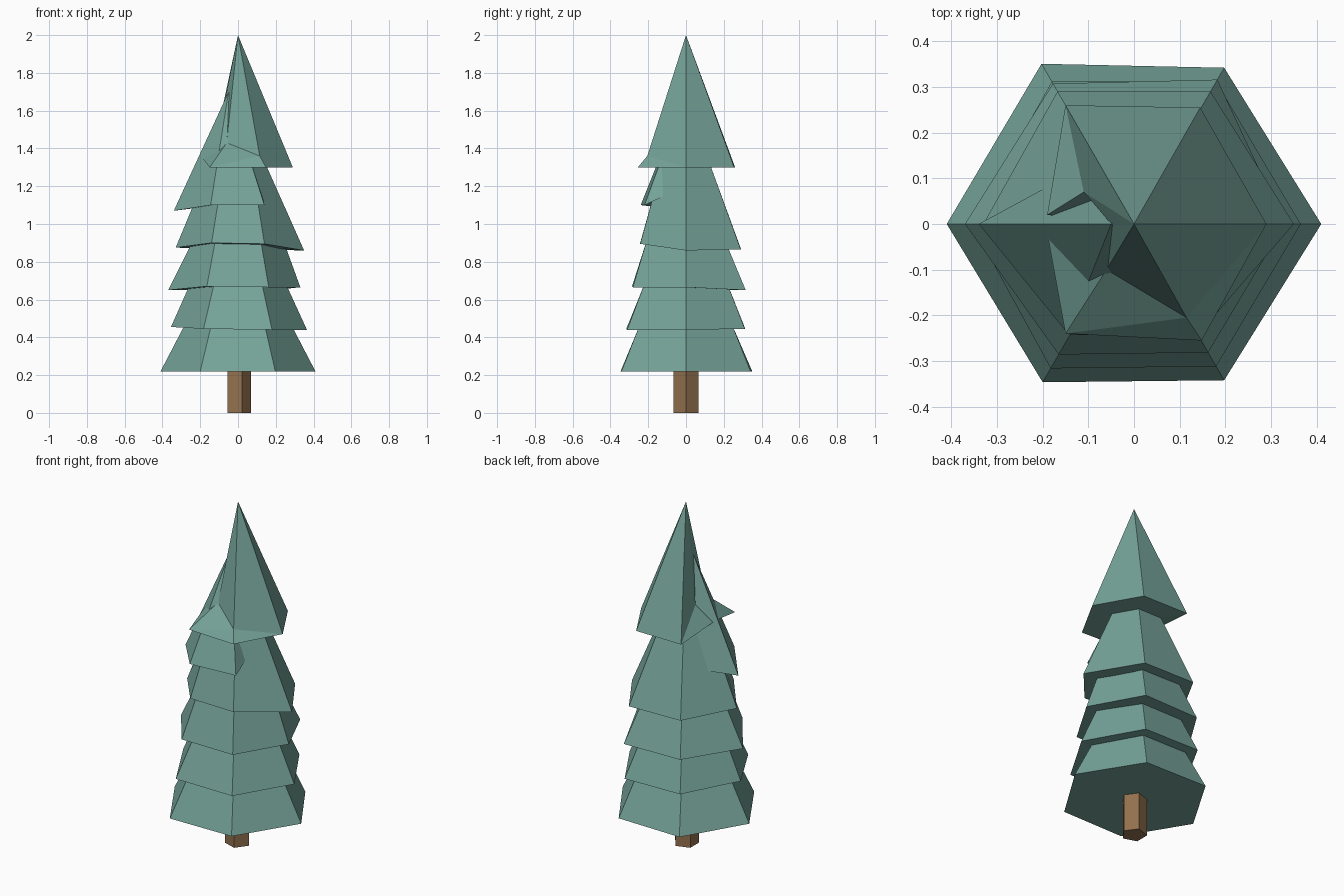
import bpy
import bmesh
from math import cos, sin, radians

old = bpy.data.objects.get("Cube")
if old:
    bpy.data.objects.remove(old, do_unlink=True)


def make_material(name, color):
    mat = bpy.data.materials.new(name)
    mat.use_nodes = True
    mat.diffuse_color = color
    mat.node_tree.nodes["Principled BSDF"].inputs["Base Color"].default_value = color
    return mat


green = make_material("pine green", (0.18, 0.37, 0.32, 1))
brown = make_material("bark brown", (0.29, 0.165, 0.078, 1))


def make_object(name, verts, faces, mat):
    mesh = bpy.data.meshes.new(name)
    mesh.from_pydata(verts, [], faces)
    mesh.materials.append(mat)
    bm = bmesh.new()
    bm.from_mesh(mesh)
    bmesh.ops.recalc_face_normals(bm, faces=bm.faces)
    bm.to_mesh(mesh)
    bm.free()
    obj = bpy.data.objects.new(name, mesh)
    bpy.context.collection.objects.link(obj)
    return obj


def ring(radii, heights):
    # Corners run counter-clockwise, starting on +x
    step = radians(360 / len(radii))
    return [(r * cos(i * step), r * sin(i * step), z)
            for i, (r, z) in enumerate(zip(radii, heights))]


def loft(name, low, high, mat):
    n = len(low)
    sides = [(i, (i + 1) % n, n + (i + 1) % n, n + i) for i in range(n)]
    caps = [tuple(reversed(range(n))), tuple(range(n, 2 * n))]
    return make_object(name, low + high, sides + caps, mat)


# Five-sided trunk
loft("trunk", ring([0.07] * 5, [0] * 5), ring([0.07] * 5, [0.3] * 5), brown)

# Four stacked skirts of branches: rim radii, rim heights, top radius, top height
tiers = [
    ([0.41, 0.395, 0.405, 0.41, 0.4, 0.395], [0.22] * 6, 0.285, 0.46),
    ([0.365, 0.36, 0.36, 0.355, 0.365, 0.36],
     [0.44, 0.445, 0.45, 0.455, 0.445, 0.44], 0.255, 0.68),
    ([0.33, 0.365, 0.355, 0.37, 0.33, 0.325],
     [0.665, 0.65, 0.65, 0.65, 0.67, 0.665], 0.245, 0.9),
    ([0.35, 0.335, 0.335, 0.33, 0.28, 0.28],
     [0.86, 0.865, 0.87, 0.875, 0.9, 0.895], 0.145, 1.32),
]
for i, (radii, heights, top_r, top_z) in enumerate(tiers, 1):
    loft(f"branch_tier_{i}", ring(radii, heights),
         ring([top_r] * 6, [top_z] * 6), green)

# Lopsided fifth skirt, showing only on the front and the -x side
rim = [(0.12, 0, 1.2), (0.05, 0.1, 1.2), (-0.1, 0.13, 1.1),
       (-0.34, 0, 1.07), (-0.145, -0.24, 1.1), (0.14, -0.22, 1.1)]
make_object("branch_tier_5", rim + [(-0.05, 0, 1.7)],
            [(i, (i + 1) % 6, 6) for i in range(6)] + [tuple(range(5, -1, -1))],
            green)

# Crown with a dented -x side and flared flaps
points = {
    "apex": (0, 0, 2), "right": (0.29, 0, 1.3),
    "back_r": (0.145, 0.255, 1.3), "back_l": (-0.15, 0.26, 1.3),
    "front_r": (0.148, -0.255, 1.3), "front_l": (-0.15, -0.24, 1.3),
    "fold_r": (0.115, -0.205, 1.36), "fold_l": (-0.06, -0.1, 1.43),
    "dent": (-0.05, 0, 1.68), "fold_b": (-0.11, 0.07, 1.45),
    "flap_f": (-0.19, -0.02, 1.35), "flap_b": (-0.19, 0.02, 1.35),
    "core": (0, 0, 1.3),
}
shell = [
    "apex right back_r", "apex back_r back_l", "apex back_l fold_b",
    "apex fold_b dent", "apex dent fold_l", "apex fold_l fold_r",
    "apex fold_r right", "fold_r front_r right",
    "fold_l front_l fold_r", "front_l front_r fold_r",
    "fold_l flap_f front_l", "fold_b back_l flap_b",
]
outline = ("right back_r back_l flap_b fold_b dent fold_l flap_f front_l front_r").split()
under = [f"{a} {b} core" for a, b in zip(outline, outline[1:] + outline[:1])]
index = {key: i for i, key in enumerate(points)}
make_object("crown", list(points.values()),
            [tuple(index[k] for k in face.split()) for face in shell + under],
            green)
